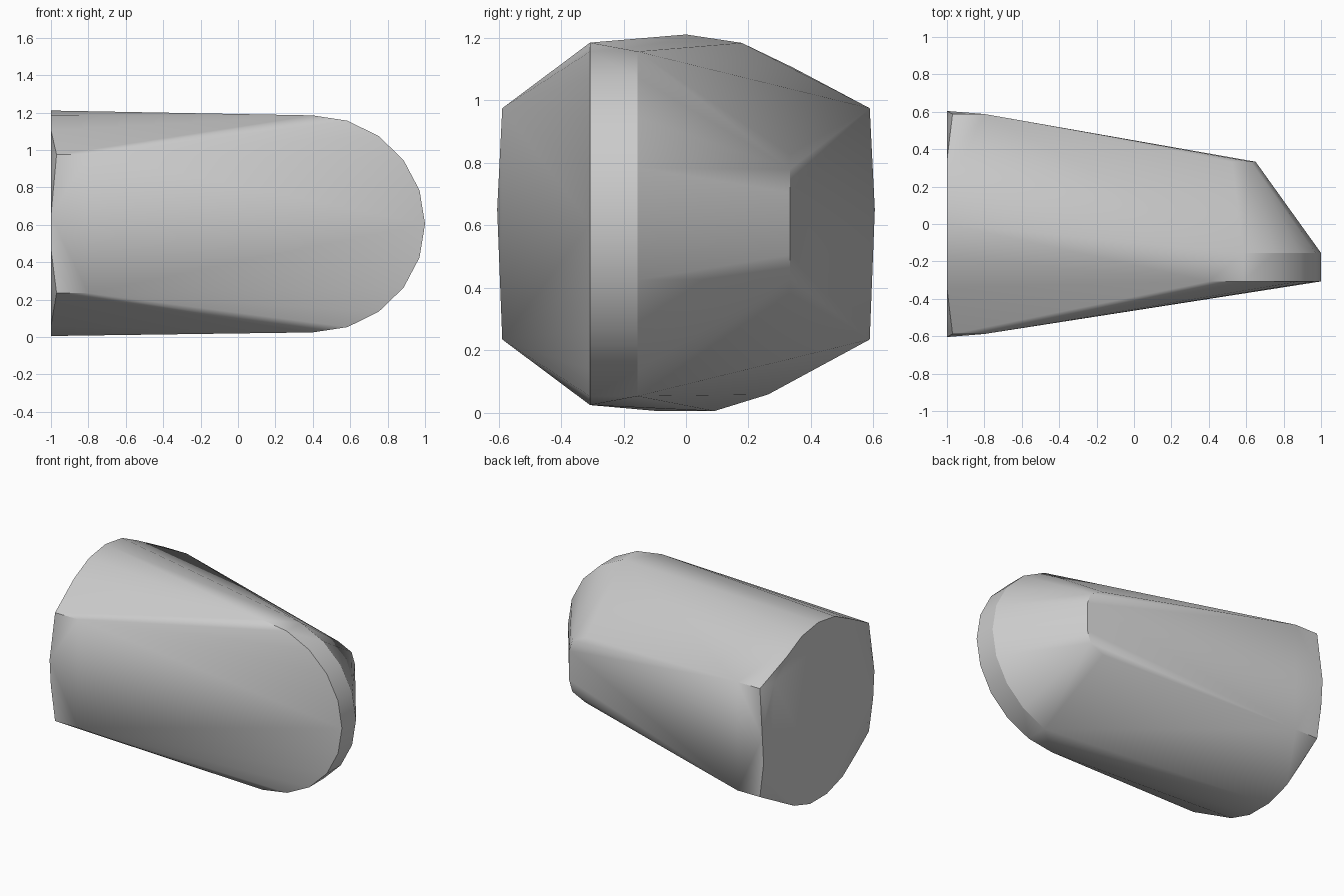
import bpy
import bmesh
from math import sin, cos, pi, radians

cube = bpy.data.objects.get("Cube")
if cube:
    bpy.data.objects.remove(cube, do_unlink=True)

MID = 0.605

# Plain grey finish
grey = bpy.data.materials.new("plain grey")
grey.use_nodes = True
colour = (0.6, 0.6, 0.6, 1)
grey.diffuse_color = colour
grey.node_tree.nodes["Principled BSDF"].inputs["Base Color"].default_value = colour

points = []

# Flat round end
SIDES = 21
for i in range(SIDES):
    a = 2 * pi * i / SIDES
    points.append((-1, 0.606 * sin(a), MID + 0.606 * cos(a)))

# Broad cheeks next to the round end
for x in (-0.97, -0.8):
    for y in (-0.588, 0.588):
        for s in (-1, 1):
            points.append((x, y, MID + s * 0.37))

# Rounded nose: front rim, and the parallel rim behind it
for i in range(11):
    a = pi * i / 10
    x, z = 0.4 + 0.6 * sin(a), MID + 0.58 * cos(a)
    points.append((x, -0.307, z))
    if 0 < i < 10:
        points.append((x, -0.155, z))

# Small rounded end of the back face
for x, h in ((0.525, 0.222), (0.625, 0.175), (0.65, 0.1)):
    for s in (-1, 1):
        points.append((x, 0.333, MID + s * h))

# Wrap the outlines in one convex skin
bm = bmesh.new()
for p in points:
    bm.verts.new(p)
hull = bmesh.ops.convex_hull(bm, input=bm.verts[:])
loose = [v for v in bm.verts if not v.link_faces]
bmesh.ops.delete(bm, geom=loose, context='VERTS')
bmesh.ops.dissolve_limit(bm, angle_limit=radians(0.5),
                         verts=bm.verts[:], edges=bm.edges[:])
bmesh.ops.recalc_face_normals(bm, faces=bm.faces[:])

mesh = bpy.data.meshes.new("tapered_body")
bm.to_mesh(mesh)
bm.free()
mesh.materials.append(grey)
body = bpy.data.objects.new("tapered_body", mesh)
bpy.context.collection.objects.link(body)

bpy.ops.object.select_all(action='DESELECT')
body.select_set(True)
bpy.context.view_layer.objects.active = body
bpy.ops.object.shade_smooth_by_angle(angle=radians(30))
